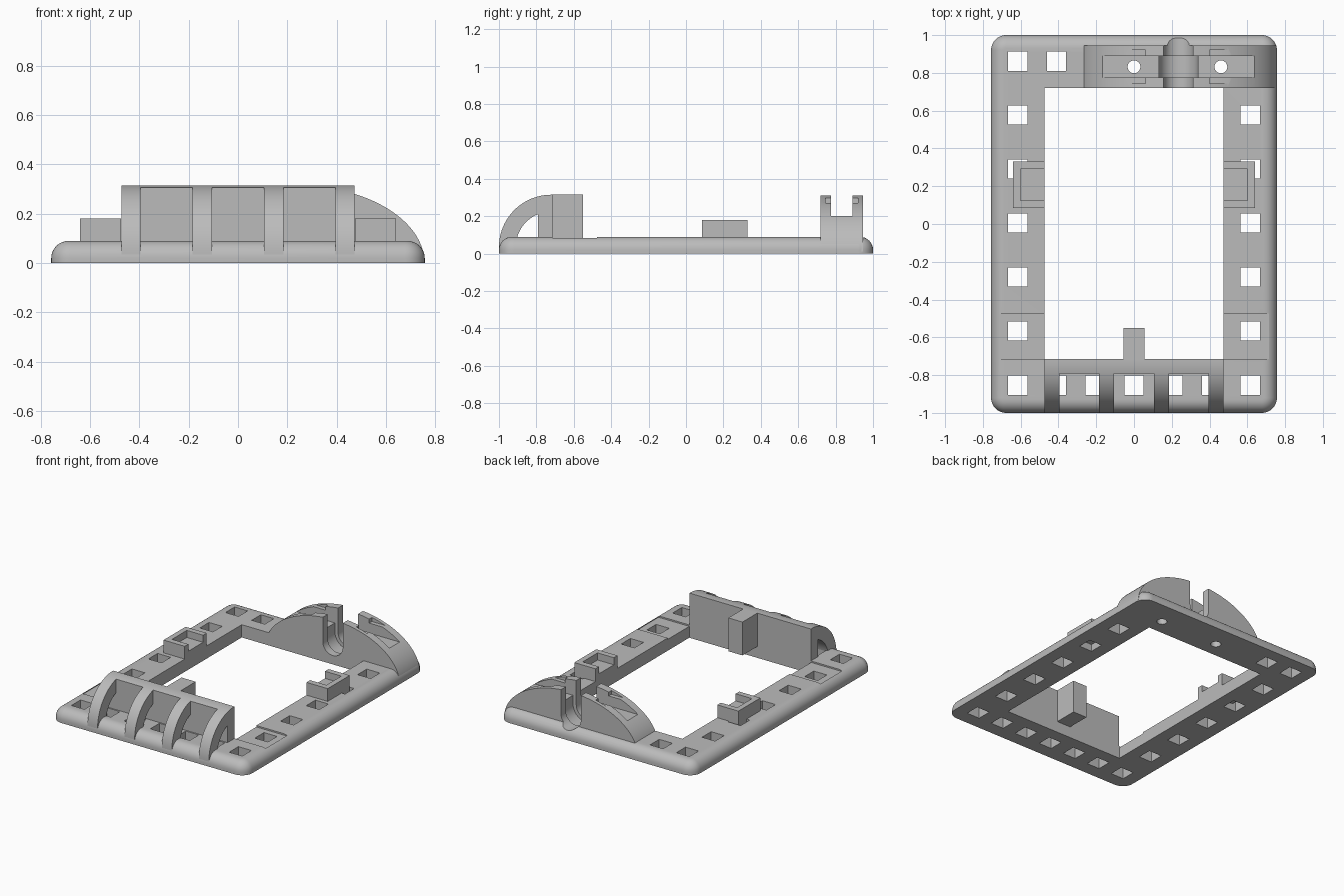
import bpy, bmesh
from math import sin, cos, pi, radians
from mathutils import Vector

if "Cube" in bpy.data.objects:
    bpy.data.objects.remove(bpy.data.objects["Cube"])

GREY = (0.5, 0.5, 0.5, 1)
mat = bpy.data.materials.new("grey plastic")
mat.use_nodes = True
mat.diffuse_color = GREY
mat.node_tree.nodes["Principled BSDF"].inputs["Base Color"].default_value = GREY


def arc(cx, cy, rx, ry, a0, a1, n):
    """Points on an elliptical arc, angles in degrees."""
    steps = [radians(a0 + (a1 - a0) * i / n) for i in range(n + 1)]
    return [(cx + rx * cos(a), cy + ry * sin(a)) for a in steps]


def finish(name, bm):
    bmesh.ops.recalc_face_normals(bm, faces=bm.faces)
    mesh = bpy.data.meshes.new(name)
    bm.to_mesh(mesh)
    bm.free()
    mesh.materials.append(mat)
    obj = bpy.data.objects.new(name, mesh)
    bpy.context.collection.objects.link(obj)
    return obj


def prism(name, pts, axis, lo, hi):
    """Extrude a 2D profile along x (pts = y,z), y (pts = x,z) or z (pts = x,y)."""
    place = {"x": lambda p, t: (t, p[0], p[1]),
             "y": lambda p, t: (p[0], t, p[1]),
             "z": lambda p, t: (p[0], p[1], t)}[axis]
    bm = bmesh.new()
    face = bm.faces.new([bm.verts.new(place(p, lo)) for p in pts])
    geom = bmesh.ops.extrude_face_region(bm, geom=[face])["geom"]
    shift = Vector(place((0, 0), hi - lo))
    bmesh.ops.translate(bm, vec=shift, verts=[v for v in geom if isinstance(v, bmesh.types.BMVert)])
    return finish(name, bm)


def box(name, x0, x1, y0, y1, z0, z1):
    return prism(name, [(x0, y0), (x1, y0), (x1, y1), (x0, y1)], "z", z0, z1)


def cut(obj, cutters):
    """Subtract each cutter, then drop it."""
    for c in cutters:
        mod = obj.modifiers.new("cut", "BOOLEAN")
        mod.operation, mod.solver, mod.object = "DIFFERENCE", "EXACT", c
        bpy.context.view_layer.update()
        dg = bpy.context.evaluated_depsgraph_get()
        mesh = bpy.data.meshes.new_from_object(obj.evaluated_get(dg))
        obj.modifiers.clear()
        obj.data = mesh
        bpy.data.objects.remove(c)


def smooth(obj):
    bpy.ops.object.select_all(action="DESELECT")
    obj.select_set(True)
    bpy.context.view_layer.objects.active = obj
    bpy.ops.object.shade_smooth_by_angle(angle=radians(30))


# Frame: rounded slab with a filleted outer top edge
W, L, T, FILLET, CORNER = 0.757, 1.0, 0.09, 0.07, 0.08
bm = bmesh.new()
rings = []
for off, z in [(0, 0)] + [(FILLET * (1 - cos(a)), T - FILLET + FILLET * sin(a))
                          for a in [i * pi / 16 for i in range(9)]]:
    ring = []
    for k, (sx, sy) in enumerate([(1, 1), (-1, 1), (-1, -1), (1, -1)]):
        r = CORNER - off
        pts = arc(sx * (W - CORNER), sy * (L - CORNER), r, r, 90 * k, 90 * k + 90, 8)
        ring += [bm.verts.new((x, y, z)) for x, y in pts]
    rings.append(ring)
n = len(rings[0])
for a, b in zip(rings, rings[1:]):
    for i in range(n):
        bm.faces.new((a[i], a[(i + 1) % n], b[(i + 1) % n], b[i]))
bm.faces.new(rings[0])
bm.faces.new(rings[-1])
frame = finish("frame", bm)

# Opening, shallow front recess and the row of square holes
IN_X, IN_F, IN_B = 0.475, -0.715, 0.72
SIDE, PITCH, HOLE = 0.615, 0.286, 0.051
cutters = [box("opening", -IN_X, IN_X, IN_F, IN_B, -1, 1),
           box("recess", -0.715, 0.715, IN_F, -0.475, 0.08, 1)]
spots = [(s * SIDE, 0.005 + PITCH * i) for s in (-1, 1) for i in range(-3, 3)]
spots += [(0.205 * i, -0.853) for i in range(-2, 3)]
spots += [(-SIDE, 0.862), (-0.41, 0.862)]
for x, y in spots:
    cutters.append(box("hole", x - HOLE, x + HOLE, y - HOLE, y + HOLE, -1, 1))

# Rear saddle: half-ellipse block
MID = 0.235
saddle = prism("rear_saddle", arc(MID, 0, 0.521, 0.315, 2, 178, 48), "y", IN_B, 0.945)


def saddle_cutters():
    """Round channel with a wider groove, plus the two screw holes."""
    def channel(r, y0, y1):
        pts = arc(MID, 0.14, r, r, 180, 360, 24) + [(MID + r, 1), (MID - r, 1)]
        return prism("channel", pts, "y", y0, y1)
    screws = [prism("screw", arc(x, 0.832, 0.034, 0.034, 0, 345, 23), "z", -1, 1)
              for x in (0, 0.46)]
    return [channel(0.078, 0.6, 1.1), channel(0.103, 0.775, 0.89)] + screws


cut(frame, cutters + saddle_cutters())
slot = [box("slot", -1, 1, 0.775, 0.89, 0.2, 1)]
slot += [box("notch", x0, x1, 0.745, 0.92, 0.27, 0.3) for x0, x1 in ((-0.2, 0.06), (0.4, 0.7))]
cut(saddle, slot + saddle_cutters())

# Side clips: blocks with a pocket open toward the middle
for s, side in ((1, "left"), (-1, "right")):
    a, b = sorted((s * IN_X, s * 0.64))
    clip = box(side + "_clip", a, b, 0.085, 0.33, 0.05, 0.18)
    a, b = sorted((s * 0.4, s * 0.602))
    cut(clip, [box("pocket", a, b, 0.125, 0.29, 0.13, 1)])

# Front wall, its post and four curved ribs
CY, CZ, R_OUT, R_IN = -0.72, 0.035, 0.28, 0.19
wall_pts = [(IN_F, CZ), (IN_F, CZ + R_OUT)] + arc(CY, CZ, R_OUT, R_OUT, 90, 105, 6)
wall = prism("front_wall", wall_pts + [(wall_pts[-1][0], CZ)], "x", -0.473, 0.473)
box("wall_post", -0.055, 0.055, -0.55, IN_F, 0.08, CZ + R_OUT)
rib_pts = arc(CY, CZ, R_OUT, R_OUT, 90, 180, 24) + arc(CY, CZ, R_IN, R_IN, 180, 90, 20)
ribs = [prism("rib_%d" % (i + 1), rib_pts, "x", x - 0.039, x + 0.039)
        for i, x in enumerate((-0.434, -0.145, 0.145, 0.434))]

for obj in [frame, saddle, wall] + ribs:
    smooth(obj)
